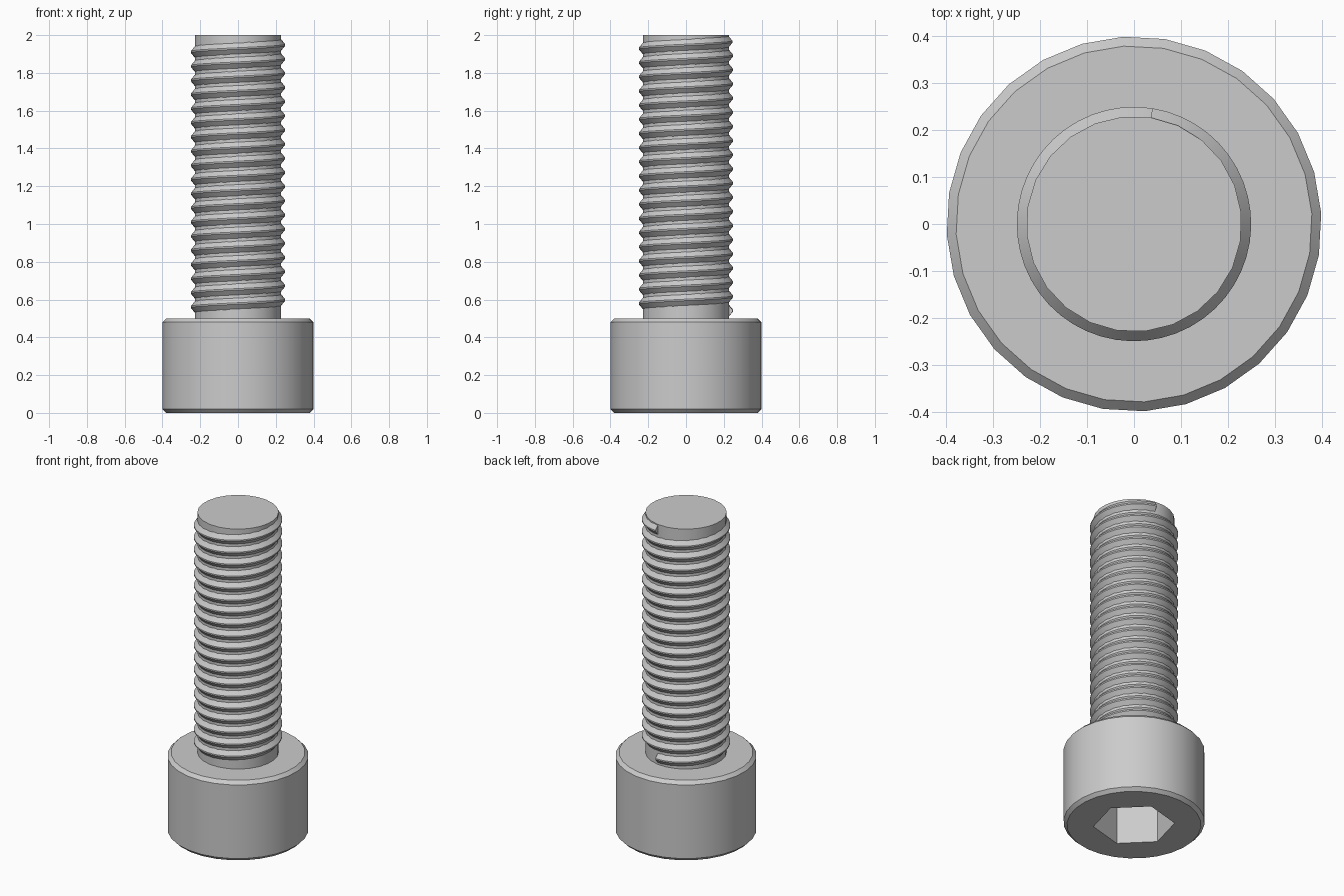
import bpy, bmesh
from math import cos, sin, pi, radians

cube = bpy.data.objects.get("Cube")
if cube:
    bpy.data.objects.remove(cube, do_unlink=True)

steel = bpy.data.materials.new("grey_steel")
steel.use_nodes = True
steel.diffuse_color = (0.6, 0.6, 0.6, 1)
steel.node_tree.nodes["Principled BSDF"].inputs["Base Color"].default_value = (0.6, 0.6, 0.6, 1)


def ring(bm, radius, z, sides, turn):
    """Closed polygon of vertices at height z."""
    return [bm.verts.new((radius * cos(turn + 2 * pi * i / sides),
                          radius * sin(turn + 2 * pi * i / sides), z))
            for i in range(sides)]


def skin(bm, a, b, closed=True):
    """Join two equal rows of vertices with quads."""
    n = len(a)
    for i in range(n if closed else n - 1):
        j = (i + 1) % n
        bm.faces.new((a[i], a[j], b[j], b[i]))


def finish(bm, name):
    bmesh.ops.recalc_face_normals(bm, faces=bm.faces)
    mesh = bpy.data.meshes.new(name)
    bm.to_mesh(mesh)
    bm.free()
    mesh.materials.append(steel)
    obj = bpy.data.objects.new(name, mesh)
    bpy.context.collection.objects.link(obj)
    bpy.ops.object.select_all(action="DESELECT")
    obj.select_set(True)
    bpy.context.view_layer.objects.active = obj
    bpy.ops.object.shade_smooth_by_angle(angle=radians(30))


# Chamfered head with a hexagonal socket in its underside
bm = bmesh.new()
profile = [(0.38, 0), (0.4, 0.02), (0.4, 0.48), (0.38, 0.5)]
rings = [ring(bm, r, z, 28, radians(3.3)) for r, z in profile]
for lower, upper in zip(rings, rings[1:]):
    skin(bm, lower, upper)
bm.faces.new(rings[-1])
socket_rim = ring(bm, 0.231, 0, 6, radians(15))
socket_floor = ring(bm, 0.231, 0.25, 6, radians(15))
skin(bm, socket_rim, socket_floor)
bm.faces.new(socket_floor)
rim_edges = [e for e in bm.edges if all(abs(v.co.z) < 1e-6 for v in e.verts)]
bmesh.ops.triangle_fill(bm, edges=rim_edges, use_beauty=True, normal=(0, 0, -1))
finish(bm, "head")

# Shank core
bm = bmesh.new()
bottom, top = (ring(bm, 0.23, z, 24, radians(6)) for z in (0.49, 2))
skin(bm, bottom, top)
bm.faces.new(bottom)
bm.faces.new(top)
finish(bm, "shank")

# Right-handed thread ridge, cut off square at both ends
bm = bmesh.new()
pitch, turns, steps = 0.075, 19, 48
end_angle, end_z = radians(81), 1.965
section = [(0.225, -0.034), (0.25, -0.004), (0.25, 0.004), (0.225, 0.034)]
rows = []
for i in range(turns * steps + 1):
    back = turns - i / steps
    a, z = end_angle - 2 * pi * back, end_z - pitch * back
    rows.append([bm.verts.new((r * cos(a), r * sin(a), z + dz)) for r, dz in section])
for a, b in zip(rows, rows[1:]):
    skin(bm, a, b)
bm.faces.new(rows[0])
bm.faces.new(rows[-1])
finish(bm, "thread")
